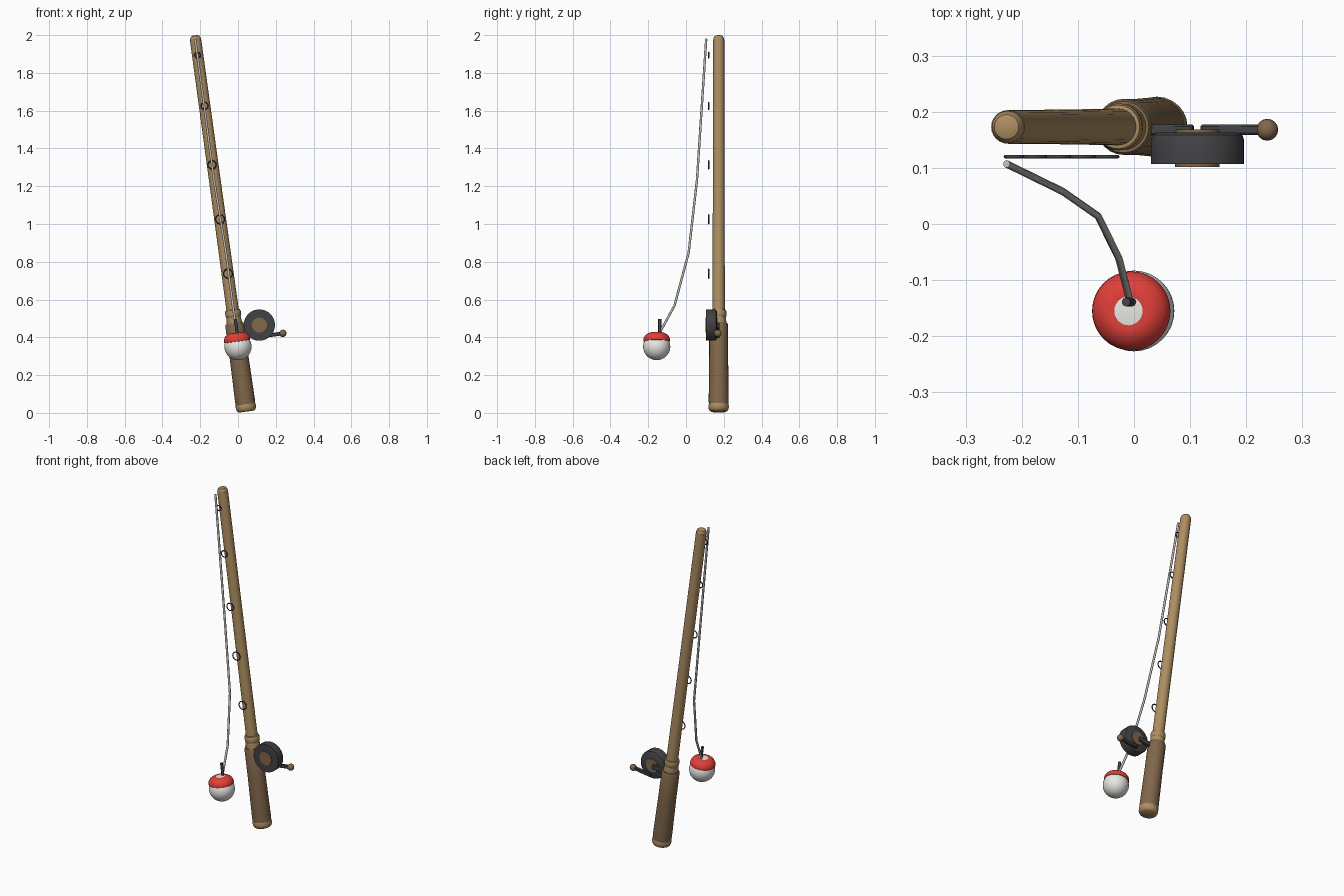
import bpy, math
from mathutils import Vector, Matrix

if "Cube" in bpy.data.objects:
    bpy.data.objects.remove(bpy.data.objects["Cube"])

TILT = math.radians(-7.8)
ROT = Matrix.Rotation(TILT, 4, 'Y')
ROD = Matrix.Translation((0.045, 0.173, 0.007)) @ ROT      # rod axis frame
BOB = Matrix.Translation((0, -0.155, 0.351)) @ ROT          # float axis frame
REEL = Matrix.Translation((0.113, 0.135, 0.465)) @ ROT @ Matrix.Rotation(math.pi / 2, 4, 'X')


def mat(name, rgb):
    m = bpy.data.materials.new(name)
    m.diffuse_color = (*rgb, 1)
    m.use_nodes = True
    m.node_tree.nodes["Principled BSDF"].inputs["Base Color"].default_value = m.diffuse_color
    return m


TAN = mat("tan_wood", (0.42, 0.27, 0.12))
BROWN = mat("brown_wood", (0.22, 0.135, 0.07))
DARK = mat("dark_metal", (0.055, 0.055, 0.06))
RED = mat("red_paint", (0.75, 0.05, 0.04))
WHITE = mat("white_paint", (0.8, 0.8, 0.77))
GREY = mat("grey_line", (0.5, 0.5, 0.48))


def finish(ob, name, material, angle=35):
    ob.name = name
    ob.data.materials.clear()
    ob.data.materials.append(material)
    bpy.ops.object.select_all(action='DESELECT')
    ob.select_set(True)
    bpy.context.view_layer.objects.active = ob
    bpy.ops.object.shade_smooth_by_angle(angle=math.radians(angle))
    return ob


def lathe(name, profile, frame, material, n=24):
    """Spin (radius, height) points about the frame's z axis, with flat end caps."""
    verts, faces = [], []
    for r, h in profile:
        for i in range(n):
            a = 2 * math.pi * i / n
            verts.append((r * math.cos(a), r * math.sin(a), h))
    for k in range(len(profile) - 1):
        for i in range(n):
            j = (i + 1) % n
            faces.append((k * n + i, k * n + j, (k + 1) * n + j, (k + 1) * n + i))
    faces.append(tuple(reversed(range(n))))
    faces.append(tuple(range((len(profile) - 1) * n, len(profile) * n)))
    me = bpy.data.meshes.new(name)
    me.from_pydata(verts, [], faces)
    ob = bpy.data.objects.new(name, me)
    bpy.context.collection.objects.link(ob)
    ob.matrix_world = frame
    return finish(ob, name, material)


def tube(name, points, radius, material):
    cu = bpy.data.curves.new(name, 'CURVE')
    cu.dimensions = '3D'
    cu.bevel_depth, cu.bevel_resolution, cu.use_fill_caps = radius, 2, True
    sp = cu.splines.new('POLY')
    sp.points.add(len(points) - 1)
    for p, co in zip(sp.points, points):
        p.co = (*co, 1)
    ob = bpy.data.objects.new(name, cu)
    bpy.context.collection.objects.link(ob)
    bpy.ops.object.select_all(action='DESELECT')
    ob.select_set(True)
    bpy.context.view_layer.objects.active = ob
    bpy.ops.object.convert(target='MESH')
    return finish(bpy.context.object, name, material, 50)


def bar(name, center, size, material):
    bpy.ops.mesh.primitive_cube_add(size=1)
    ob = bpy.context.object
    ob.matrix_world = Matrix.Translation(center) @ ROT @ Matrix.Diagonal((*size, 1))
    bpy.ops.object.transform_apply(location=False, rotation=False, scale=True)
    b = ob.modifiers.new("bevel", 'BEVEL')
    b.width, b.segments = 0.003, 1
    return finish(ob, name, material)


# rod, grip and end caps
lathe("butt_cap", [(0.04, 0), (0.048, 0.005), (0.053, 0.016), (0.054, 0.03), (0.052, 0.04)], ROD, TAN)
lathe("grip", [(0.052, 0.035), (0.053, 0.06), (0.05, 0.3), (0.05, 0.462), (0.046, 0.472)], ROD, BROWN)
lathe("collar", [(0.04, 0.465), (0.041, 0.475), (0.038, 0.505), (0.041, 0.51),
                 (0.042, 0.53), (0.039, 0.542), (0.032, 0.544)], ROD, TAN)
lathe("rod", [(0.033, 0.47), (0.031, 1.2), (0.030, 1.988)], ROD, TAN)
lathe("tip_cap", [(0.029, 1.985), (0.028, 1.995), (0.022, 2.006), (0.012, 2.01)], ROD, TAN)

# line guides, growing toward the grip
for i, (x, z, r) in enumerate([(-0.214, 1.894, 0.015), (-0.177, 1.625, 0.019), (-0.137, 1.313, 0.022),
                               (-0.095, 1.025, 0.024), (-0.053, 0.737, 0.024)]):
    bpy.ops.mesh.primitive_torus_add(major_radius=r, minor_radius=0.0032, major_segments=20,
                                     minor_segments=8, location=(x, 0.12, z),
                                     rotation=(math.pi / 2, 0, 0))
    finish(bpy.context.object, f"line_guide_{i + 1}", DARK, 60)

# reel: drum, hub, foot, crank and knob
lathe("reel_drum", [(0.073, -0.028), (0.08, -0.024), (0.083, -0.016), (0.083, 0.028)], REEL, DARK, 32)
lathe("reel_hub", [(0.04, -0.033), (0.04, 0.033)], REEL, BROWN)
bar("reel_foot", (0.052, 0.168, 0.457), (0.108, 0.018, 0.03), DARK)
bar("crank_arm", (0.173, 0.168, 0.412), (0.108, 0.018, 0.02), DARK)
bpy.ops.mesh.primitive_uv_sphere_add(segments=16, ring_count=10, radius=0.0195, location=(0.2375, 0.168, 0.421))
finish(bpy.context.object, "crank_knob", BROWN, 60)

# float: white ball, red band and stem
R = 0.072
ball = [(R * math.sin(a), -R * math.cos(a)) for a in [math.pi * k / 18 for k in range(1, 16)]]
lathe("float_ball", ball + [(0.031, 0.072), (0.02, 0.074)], BOB, WHITE, 32)
lathe("float_band", [(0.064, 0.026), (0.069, 0.028), (0.0705, 0.036), (0.068, 0.048), (0.061, 0.06),
                     (0.05, 0.068), (0.04, 0.073), (0.031, 0.073)], BOB, RED, 32)
s = Vector((math.sin(TILT), 0, math.cos(TILT)))
top = Vector((-0.014, -0.139, 0.496))
tube("float_stem", [top - s * 0.085, top], 0.008, DARK)

# fishing line
tube("fishing_line", [(-0.227, 0.107, 1.98), (-0.127, 0.058, 1.233), (-0.064, 0.014, 0.848),
                      (-0.027, -0.061, 0.568), (-0.007, -0.139, 0.425)], 0.0065, GREY)
